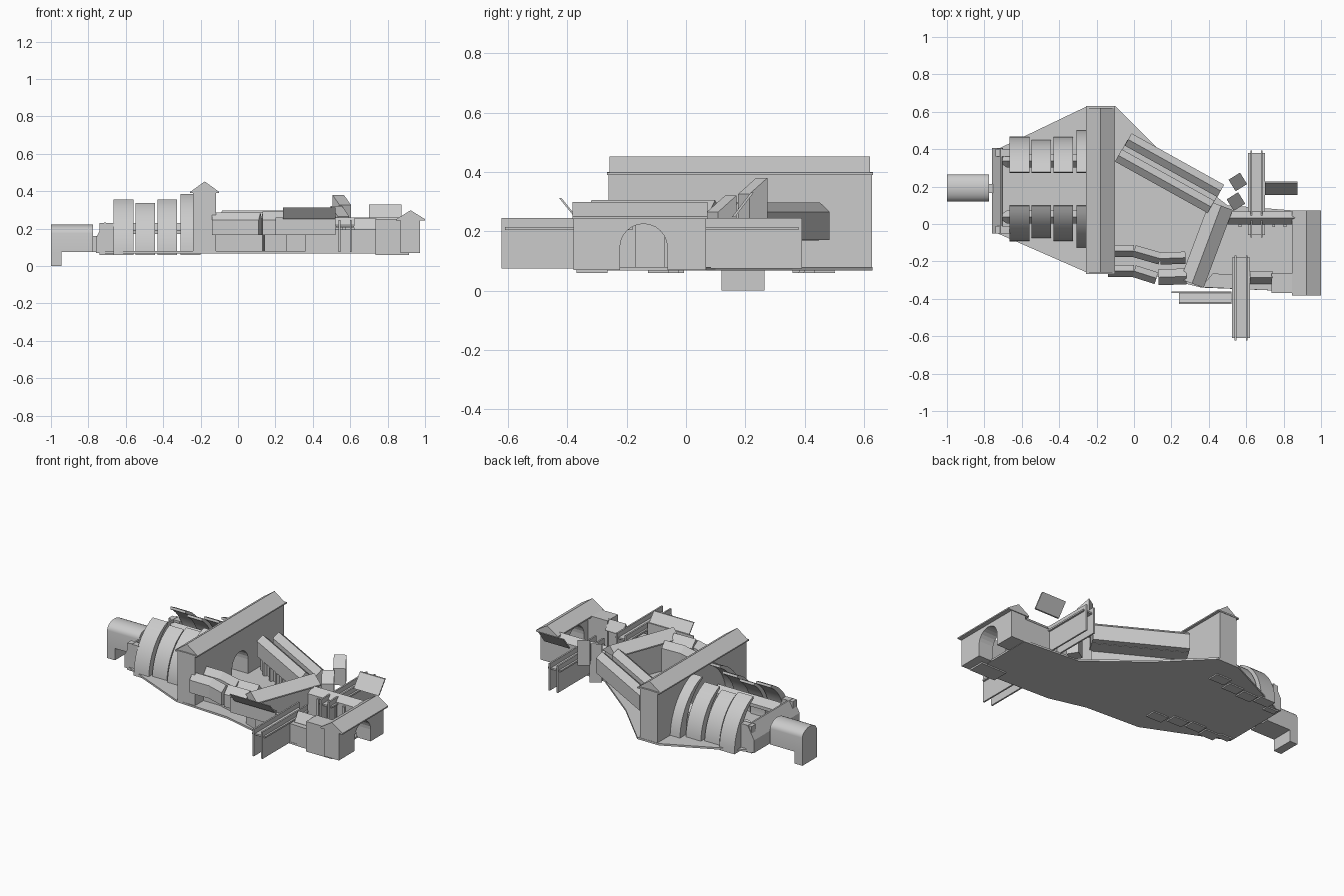
import bpy, bmesh, math
from mathutils import Vector

if "Cube" in bpy.data.objects:
    bpy.data.objects.remove(bpy.data.objects["Cube"])


def mesh(name, verts, faces):
    me = bpy.data.meshes.new(name)
    bm = bmesh.new()
    vs = [bm.verts.new(v) for v in verts]
    for f in faces:
        bm.faces.new([vs[i] for i in f])
    bmesh.ops.recalc_face_normals(bm, faces=bm.faces)
    bm.to_mesh(me)
    bm.free()
    ob = bpy.data.objects.new(name, me)
    bpy.context.collection.objects.link(ob)
    return ob


def loft(name, verts, n):
    """Close two rings of n points into a solid."""
    faces = [(i, (i + 1) % n, n + (i + 1) % n, n + i) for i in range(n)]
    return mesh(name, verts, faces + [tuple(range(n)), tuple(range(n, 2 * n))])


def sweep(name, profile, p0, p1):
    """Extrude a (side, z) profile along the plan line p0-p1; side is left of travel."""
    a, b = Vector(p0), Vector(p1)
    d = (b - a).normalized()
    side = Vector((-d.y, d.x))
    return loft(name, [(*(p + side * s), z) for p in (a, b) for s, z in profile], len(profile))


def plan(name, pts, z0, z1):
    return loft(name, [(x, y, z) for z in (z0, z1) for x, y in pts], len(pts))


def box(name, x0, x1, y0, y1, z0, z1):
    return plan(name, [(x0, y0), (x1, y0), (x1, y1), (x0, y1)], z0, z1)


def gable(name, p0, p1, w, z0, ze, zr):
    """Wing with straight walls and a ridged roof."""
    h = w / 2
    return sweep(name, [(-h, z0), (h, z0), (h, ze), (0, zr), (-h, ze)], p0, p1)


def roof(name, p0, p1, w, ze, zr, t=0.008):
    return gable(name, p0, p1, w, ze - t, ze, zr)


def arch_wall(name, x0, x1, y0, y1, z0, z1, yc, r, ztop):
    """Wall along y pierced by a round-headed doorway."""
    zs = ztop - r
    arc = [(yc - r * math.cos(math.pi * i / 12), zs + r * math.sin(math.pi * i / 12))
           for i in range(13)]
    prof = [(y0, z0), (yc - r, z0)] + arc + [(yc + r, z0), (y1, z0), (y1, z1), (y0, z1)]
    return sweep(name, prof, (x0, 0), (x1, 0))


# Ground slab, stopping short of the gatehouse passage
plan("ground_slab", [(-0.73, 0.40), (-0.25, 0.63), (-0.10, 0.63), (0.17, 0.36), (0.50, 0.10),
                     (0.88, 0.07), (0.88, -0.365), (0.73, -0.355), (0.36, -0.34), (0.12, -0.28),
                     (-0.25, -0.26), (-0.73, -0.05)], 0.068, 0.08)

# Great hall with doorway and gabled roof
arch_wall("hall_walls", -0.24, -0.118, -0.262, 0.628, 0.07, 0.392, 0.19, 0.08, 0.25)
roof("hall_eaves", (-0.178, -0.266), (-0.178, 0.631), 0.155, 0.398, 0.40)
roof("hall_roof", (-0.178, -0.258), (-0.178, 0.62), 0.15, 0.398, 0.452)

# Vaulted nave: tapering curved shells either side of an open centre
YC = 0.187
for k, (x0, x1, r, zt) in enumerate([(-0.665, -0.56, 0.28, 0.355), (-0.547, -0.445, 0.263, 0.338),
                                     (-0.43, -0.325, 0.28, 0.355), (-0.308, -0.20, 0.315, 0.385)]):
    end = math.acos(0.09 / r)
    b = (zt - 0.06) / math.sin(end)
    for s in (1, -1):
        def arc(th0, th1):
            pts = []
            for i in range(11):
                th = th0 + (th1 - th0) * i / 10
                pts.append((YC + s * (r - th) * math.cos(end * i / 10),
                            0.06 + (b - th) * math.sin(end * i / 10)))
            return pts
        sweep(f"vault_shell_{k}_{'back' if s > 0 else 'front'}",
              arc(0, 0) + arc(0.07, 0.015)[::-1], (x0, 0), (x1, 0))

# Low ridged aisles running under the shells, with pointed ends
for s in (1, -1):
    y = YC + s * 0.15
    roof("aisle_roof", (-0.68, y), (-0.25, y), 0.07, 0.19, 0.23, 0.02)
    mesh("aisle_point", [(-0.68, y - 0.035, 0.19), (-0.68, y + 0.035, 0.19),
                         (-0.68, y, 0.23), (-0.73, y, 0.2)],
         [(0, 1, 2), (0, 1, 3), (1, 2, 3), (0, 2, 3)])

# Sloped end wall of the nave
sweep("nave_end_wall", [(0.76, 0.07), (0.70, 0.07), (0.705, 0.232), (0.715, 0.232), (0.76, 0.15)],
      (0, -0.05), (0, 0.405))
for y in (-0.03, 0.38):
    box("nave_end_pier", -0.74, -0.66, y - 0.02, y + 0.02, 0.06, 0.23)

# Porch with barrel roof and front leg
prof = [(0.12, 0.075), (0.265, 0.075)] + [
    (0.1925 + 0.0725 * math.cos(math.pi * i / 12), 0.175 + 0.047 * math.sin(math.pi * i / 12))
    for i in range(13)]
sweep("porch", prof, (-1.0, 0), (-0.775, 0))
box("porch_leg", -1.0, -0.945, 0.12, 0.265, 0, 0.08)
box("porch_link", -0.78, -0.745, 0.165, 0.215, 0.075, 0.16)

# Diagonal back wing: two parallel ranges with a gap
d = Vector((0.51, -0.31)).normalized()
nrm = Vector((-d.y, d.x))
a0, a1 = Vector((-0.06, 0.405)), Vector((0.435, 0.13))
for tag, off, z0 in (("outer", 0.055, 0.17), ("inner", -0.045, 0.17)):
    gable(f"back_wing_{tag}", a0 + nrm * off, a1 + nrm * off, 0.075, z0, 0.265, 0.297)
sweep("back_wing_wall", [(-0.06, 0.075), (-0.04, 0.075), (-0.04, 0.18), (-0.06, 0.18)], a0, a1)
for i in range(6):
    p = a0.lerp(a1, (i + 1) / 7) - nrm * 0.06
    sweep("back_wing_pilaster", [(-0.01, 0.08), (0.01, 0.08), (0.01, 0.18), (-0.01, 0.18)],
          p, p - nrm * 0.02)
sweep("back_wing_floor", [(-0.05, 0.168), (0.05, 0.168), (0.05, 0.18), (-0.05, 0.18)], a0, a1)

# Bent front wing: two parallel ranges
paths = {"inner": [(-0.12, -0.145), (0.0, -0.145), (0.14, -0.185), (0.275, -0.18)],
         "outer": [(-0.14, -0.252), (0.0, -0.252), (0.12, -0.29)]}
for tag, pts in paths.items():
    for p0, p1 in zip(pts, pts[1:]):
        gable(f"front_wing_{tag}", p0, p1, 0.065, 0.165 if tag == "outer" else 0.075, 0.245, 0.285)
gable("front_wing_end", (0.13, -0.285), (0.28, -0.28), 0.085, 0.165, 0.245, 0.29)

# Cross wing
gable("cross_wing", (0.463, 0.09), (0.313, -0.312), 0.115, 0.075, 0.255, 0.30)
roof("cross_wing_roof", (0.466, 0.098), (0.31, -0.318), 0.132, 0.258, 0.305)

# Loose roof plate and wall in front
sweep("front_roof_plate", [(-0.428, 0.312), (-0.378, 0.25), (-0.37, 0.25), (-0.42, 0.312)],
      (0.24, 0), (0.52, 0))
box("front_thin_wall", 0.20, 0.52, -0.368, -0.36, 0.165, 0.26)

# Galleries: pairs of tall thin walls carrying a deck
for tag, x0, x1, y0, y1 in (("front", 0.525, 0.62, -0.61, -0.18), ("back", 0.61, 0.70, -0.06, 0.38)):
    for xa in (x0 + 0.012, x1 - 0.022):
        box(f"{tag}_gallery_wall", xa, xa + 0.01, y0 - 0.012, y1 + 0.012, 0.075, 0.245)
    box(f"{tag}_gallery_deck", x0, x1, y0, y1, 0.205, 0.215)
sweep("back_roof_plate", [(0.155, 0.248), (0.165, 0.248), (0.228, 0.33), (0.218, 0.33)],
      (0.70, 0), (0.875, 0))

# Small turned turrets with tilted caps
for x, y, zb, zt in ((0.555, 0.225, 0.22, 0.35), (0.545, 0.12, 0.075, 0.29)):
    c, u = Vector((x, y)), Vector((0.85, 0.53)) * 0.036
    sweep("turret", [(-0.036, zb), (0.036, zb), (0.036, zt + 0.03), (-0.036, zt - 0.025)],
          c - u, c + u)

# East court: side ranges, corner block and gatehouse
gable("court_north_range", (0.48, 0.033), (0.88, 0.033), 0.07, 0.075, 0.22, 0.26)
plan("court_south_range", [(0.36, -0.338), (0.735, -0.355), (0.735, -0.275), (0.42, -0.265)],
     0.075, 0.195)
roof("court_south_roof", (0.62, -0.285), (0.74, -0.285), 0.07, 0.20, 0.255)
box("court_corner_block", 0.735, 0.915, -0.37, -0.265, 0.06, 0.25)
for i in range(5):
    x = 0.56 + i * 0.06
    box("court_pilaster", x, x + 0.015, -0.015, 0.0, 0.08, 0.21)
arch_wall("gatehouse", 0.87, 0.972, -0.38, 0.068, 0.07, 0.245, -0.143, 0.08, 0.225)
roof("gatehouse_roof", (0.923, -0.383), (0.923, 0.073), 0.154, 0.25, 0.298)

# Smooth the curved surfaces, keep corners sharp
for ob in bpy.data.objects:
    ob.select_set(ob.name.startswith(("vault", "porch")))
bpy.context.view_layer.objects.active = bpy.data.objects["porch"]
bpy.ops.object.shade_smooth_by_angle(angle=math.radians(30))
